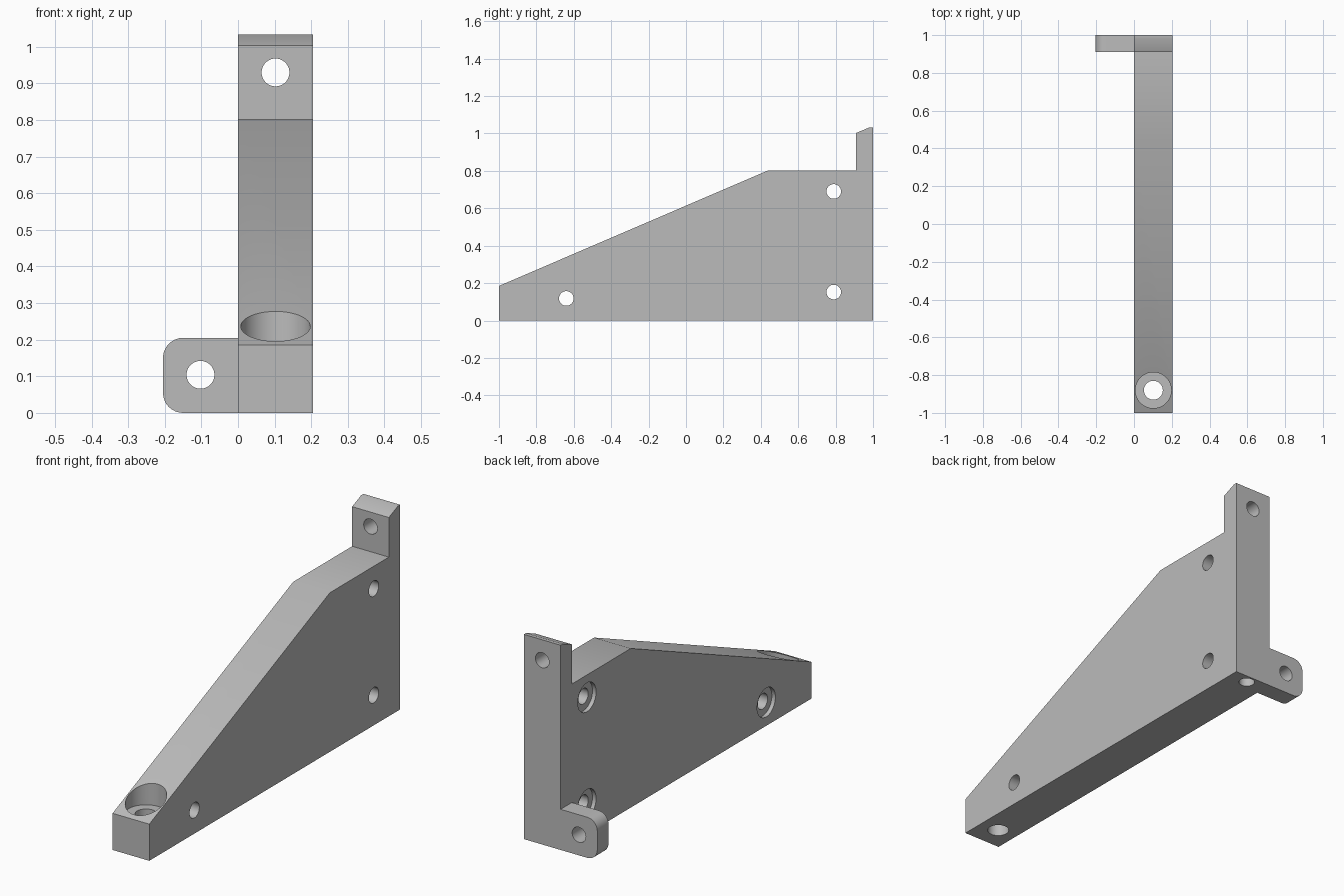
import bpy, bmesh, math
from mathutils import Matrix, Vector

if "Cube" in bpy.data.objects:
    bpy.data.objects.remove(bpy.data.objects["Cube"])

W = 0.205          # plate thickness and lug width
BACK = 0.91        # front plane of the upright tab and the lug

grey = bpy.data.materials.new("light grey")
grey.use_nodes = True
grey.diffuse_color = (0.5, 0.5, 0.5, 1)
grey.node_tree.nodes["Principled BSDF"].inputs["Base Color"].default_value = (0.5, 0.5, 0.5, 1)


def finish(name, bm):
    bmesh.ops.recalc_face_normals(bm, faces=bm.faces)
    mesh = bpy.data.meshes.new(name)
    bm.to_mesh(mesh)
    bm.free()
    mesh.materials.append(grey)
    obj = bpy.data.objects.new(name, mesh)
    bpy.context.collection.objects.link(obj)
    return obj


def prism(name, points, along):
    """Extrude a closed outline of 3D points."""
    bm = bmesh.new()
    face = bm.faces.new([bm.verts.new(p) for p in points])
    out = bmesh.ops.extrude_face_region(bm, geom=[face])
    verts = [g for g in out["geom"] if isinstance(g, bmesh.types.BMVert)]
    bmesh.ops.translate(bm, vec=along, verts=verts)
    return finish(name, bm)


def cylinder(name, start, end, radius):
    start, end = Vector(start), Vector(end)
    axis = end - start
    turn = axis.to_track_quat("Z", "Y").to_matrix().to_4x4()
    bm = bmesh.new()
    bmesh.ops.create_cone(bm, cap_ends=True, segments=48, radius1=radius, radius2=radius,
                          depth=axis.length, matrix=Matrix.Translation((start + end) / 2) @ turn)
    return finish(name, bm)


def combine(target, tool, operation):
    mod = target.modifiers.new(tool.name, "BOOLEAN")
    mod.operation, mod.solver, mod.object = operation, "EXACT", tool
    bpy.context.view_layer.objects.active = target
    bpy.ops.object.modifier_apply(modifier=mod.name)
    bpy.data.objects.remove(tool)


# Sloped plate with the upright tab at its back
profile = [(-1, 0), (1, 0), (1, 1.033), (0.982, 1.033), (BACK, 1.003),
           (BACK, 0.803), (0.44, 0.803), (-1, 0.185)]
bracket = prism("bracket", [(0, y, z) for y, z in profile], (W, 0, 0))

# Side lug with rounded outer corners, overlapping the plate
r = 0.055
outline = [(0.05, 0), (0.05, W)]
for cz, first in ((W - r, 90), (r, 180)):
    for i in range(9):
        a = math.radians(first + i * 90 / 8)
        outline.append((r - W + r * math.cos(a), cz + r * math.sin(a)))
lug = prism("lug", [(x, BACK, z) for x, z in outline], (0, 1 - BACK, 0))
combine(bracket, lug, "UNION")

# Side screw holes, recessed on the lug side
for y, z in ((-0.64, 0.118), (0.79, 0.152), (0.79, 0.69)):
    combine(bracket, cylinder("hole", (-0.1, y, z), (0.3, y, z), 0.039), "DIFFERENCE")
    combine(bracket, cylinder("recess", (-0.1, y, z), (0.02, y, z), 0.073), "DIFFERENCE")

# Holes through the tab and the lug
for x, z in ((W / 2, 0.93), (-W / 2, 0.104)):
    combine(bracket, cylinder("hole", (x, 0.85, z), (x, 1.1, z), 0.038), "DIFFERENCE")

# Vertical screw hole and head pocket in the nose
mid = W / 2
combine(bracket, cylinder("hole", (mid, -0.88, -0.1), (mid, -0.88, 0.5), 0.05), "DIFFERENCE")
combine(bracket, cylinder("pocket", (mid, -0.88, 0.165), (mid, -0.88, 0.5), 0.095), "DIFFERENCE")

# Blind hole in the underside at the back
combine(bracket, cylinder("hole", (mid, 0.954, -0.1), (mid, 0.954, 0.2), 0.037), "DIFFERENCE")

bpy.ops.object.select_all(action="DESELECT")
bracket.select_set(True)
bpy.context.view_layer.objects.active = bracket
bpy.ops.object.shade_smooth_by_angle(angle=math.radians(30))
